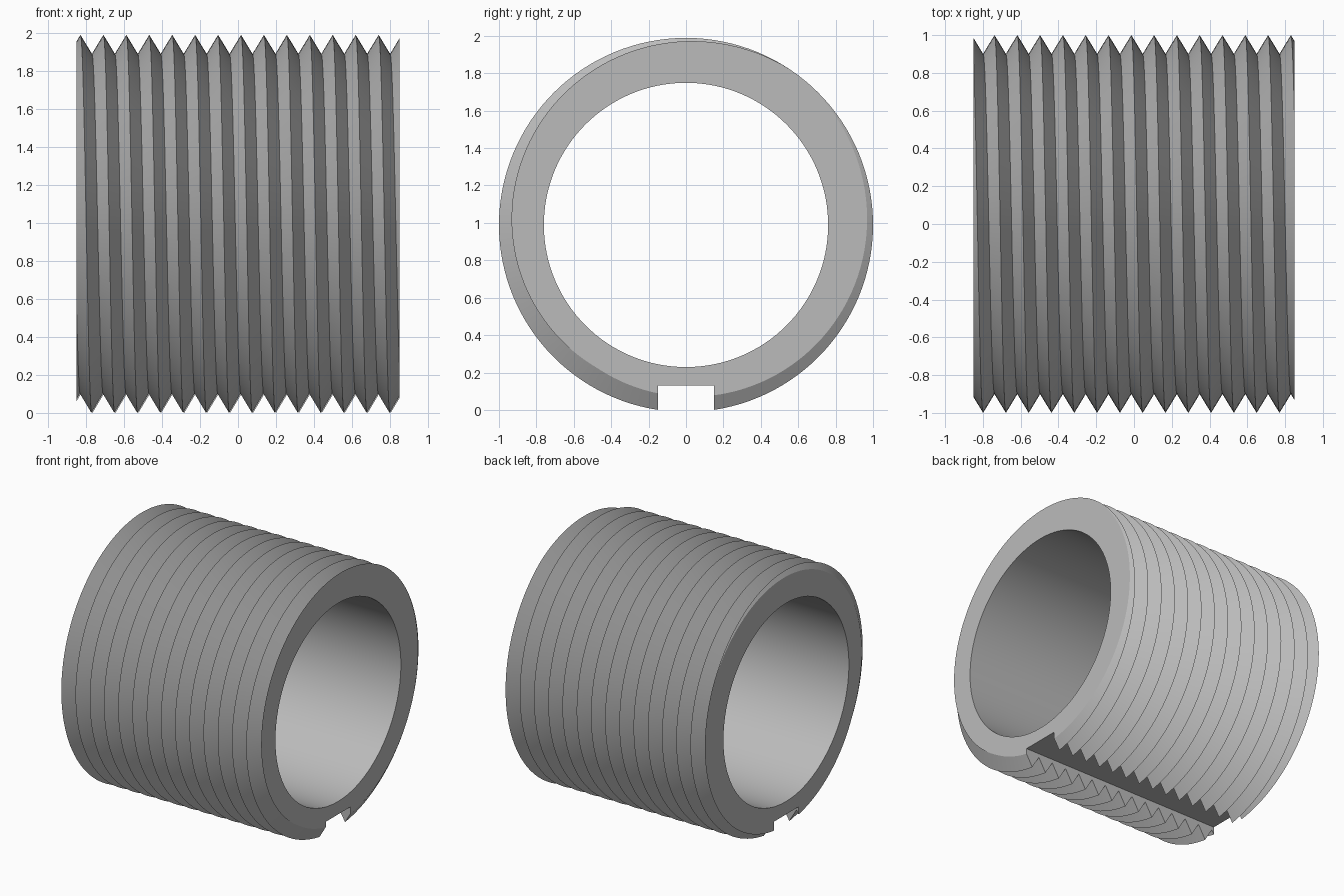
import bpy, bmesh
from math import sin, cos, tau, radians

cube = bpy.data.objects.get("Cube")
if cube:
    bpy.data.objects.remove(cube, do_unlink=True)

HALF, CREST, ROOT, BORE = 0.85, 1.0, 0.9, 0.76
PITCH, START, AXIS_Z = 0.1207, -0.829, 0.989
SEGMENTS = 128

steel = bpy.data.materials.new("grey steel")
steel.use_nodes = True
grey = (0.5, 0.5, 0.5, 1)
steel.diffuse_color = grey
steel.node_tree.nodes["Principled BSDF"].inputs["Base Color"].default_value = grey


def thread_radius(x, turn):
    """Radius of the V thread at x, with turn from 0 to 1 around the axis."""
    phase = ((x - START) / PITCH - turn) % 1
    return CREST - (CREST - ROOT) * 2 * min(phase, 1 - phase)


def section(turn):
    """Closed (x, radius) outline of the sleeve wall at one angle."""
    points = [(-HALF, BORE)]
    for k in range(-4, 34):
        x = START + PITCH * (k / 2 + turn)
        x = max(-HALF, min(HALF, x))
        points.append((x, thread_radius(x, turn)))
    return points + [(HALF, BORE)]


# Threaded sleeve: wall outlines joined around the x axis
bm = bmesh.new()
rings = []
for i in range(SEGMENTS + 1):
    turn = i / SEGMENTS
    a = tau * turn
    rings.append([bm.verts.new((x, -r * sin(a), AXIS_Z + r * cos(a)))
                  for x, r in section(turn)])
for a, b in zip(rings, rings[1:]):
    for j in range(len(a)):
        n = (j + 1) % len(a)
        bm.faces.new((a[j], a[n], b[n], b[j]))
bmesh.ops.remove_doubles(bm, verts=bm.verts[:], dist=0.0001)
bmesh.ops.recalc_face_normals(bm, faces=bm.faces[:])
mesh = bpy.data.meshes.new("threaded_sleeve")
bm.to_mesh(mesh)
bm.free()
mesh.materials.append(steel)
sleeve = bpy.data.objects.new("threaded_sleeve", mesh)
bpy.context.collection.objects.link(sleeve)

# Keyway slot along the underside
bpy.ops.mesh.primitive_cube_add(size=1, location=(0, 0, 0))
cutter = bpy.context.object
cutter.name = "keyway_cutter"
cutter.scale = (2, 0.3, 0.26)
cutter.hide_render = True
cutter.data.materials.append(steel)
bpy.context.view_layer.update()

bpy.ops.object.select_all(action="DESELECT")
bpy.context.view_layer.objects.active = sleeve
sleeve.select_set(True)
cut = sleeve.modifiers.new("keyway", "BOOLEAN")
cut.operation = "DIFFERENCE"
cut.solver = "EXACT"
cut.object = cutter
bpy.ops.object.modifier_apply(modifier=cut.name)
bpy.data.objects.remove(cutter, do_unlink=True)

bpy.ops.object.shade_smooth_by_angle(angle=radians(30))
